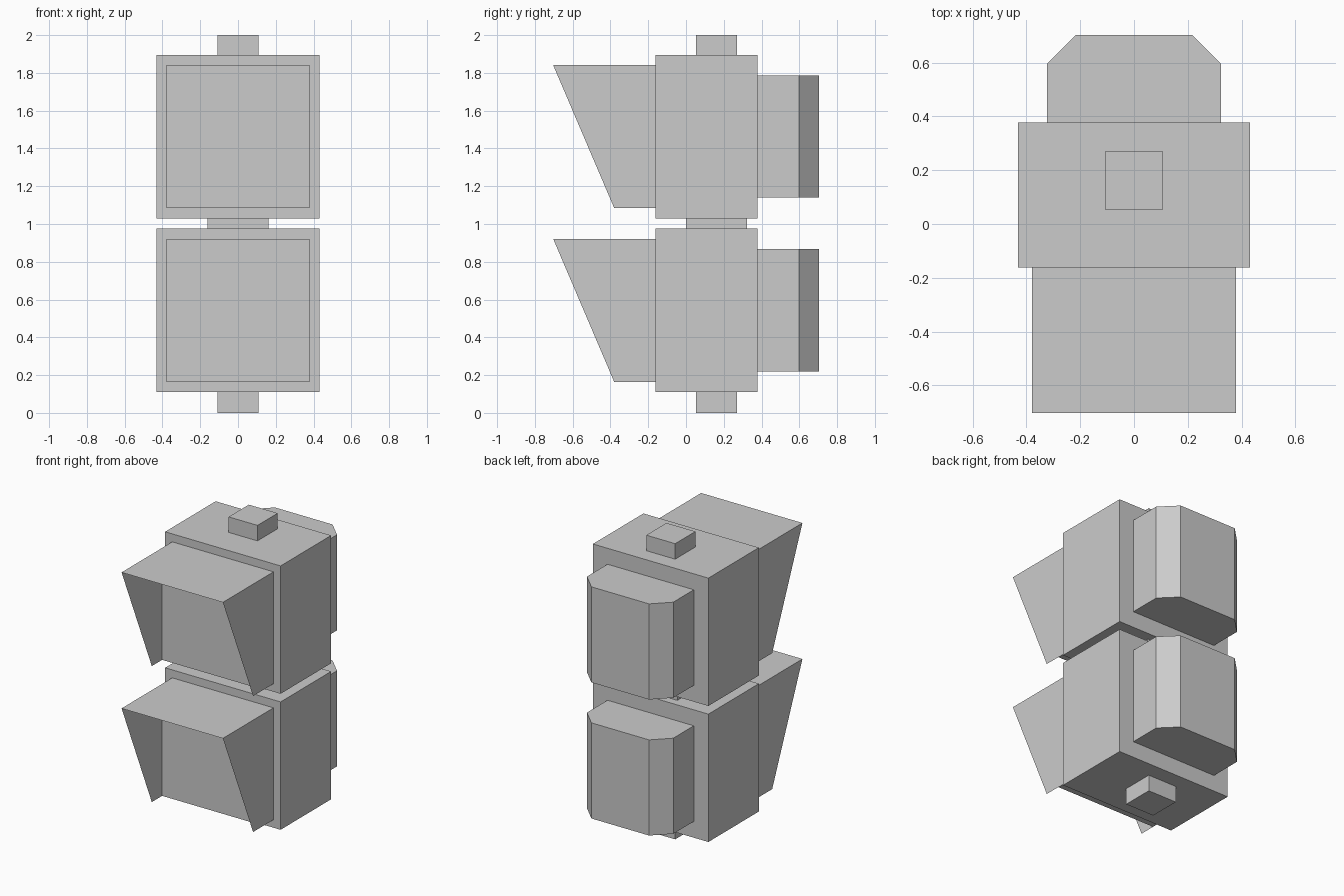
import bpy

if "Cube" in bpy.data.objects:
    bpy.data.objects.remove(bpy.data.objects["Cube"])


def make(name, verts, faces):
    mesh = bpy.data.meshes.new(name)
    mesh.from_pydata(verts, [], faces)
    mesh.update()
    obj = bpy.data.objects.new(name, mesh)
    bpy.context.collection.objects.link(obj)
    return obj


def prism(name, outline, z0, z1):
    # counter-clockwise xy outline extruded from z0 to z1
    n = len(outline)
    verts = [(x, y, z) for z in (z0, z1) for x, y in outline]
    faces = [tuple(reversed(range(n))), tuple(range(n, 2 * n))]
    faces += [(i, (i + 1) % n, n + (i + 1) % n, n + i) for i in range(n)]
    return make(name, verts, faces)


def box(name, half_x, y0, y1, z0, z1):
    return prism(name, [(-half_x, y0), (half_x, y0), (half_x, y1), (-half_x, y1)], z0, z1)


def visor(name, w, z0, z1):
    # thin open hood: one top sheet and two slanted side sheets
    side = [(-0.16, z0), (-0.38, z0), (-0.703, z1), (-0.16, z1)]
    verts = [(x, y, z) for x in (-w, w) for y, z in side]
    return make(name, verts, [(3, 2, 1, 0), (4, 5, 6, 7), (2, 3, 7, 6)])


# Two identical signal sections
for label, z in (("lower", 0.11), ("upper", 1.03)):
    box(label + "_housing", 0.432, -0.162, 0.378, z, z + 0.865)
    box(label + "_lens_panel", 0.378, -0.27, -0.162, z + 0.054, z + 0.811)
    visor(label + "_visor", 0.379, z + 0.054, z + 0.811)
    prism(label + "_rear_cover",
          [(-0.323, 0.378), (0.323, 0.378), (0.323, 0.597), (0.216, 0.703),
           (-0.216, 0.703), (-0.323, 0.597)], z + 0.11, z + 0.757)

# Mounting stubs and the joint between sections
box("bottom_mount", 0.108, 0.054, 0.27, 0, 0.11)
box("middle_joint", 0.162, 0.0, 0.324, 0.975, 1.03)
box("top_mount", 0.108, 0.054, 0.27, 1.895, 2.0)
